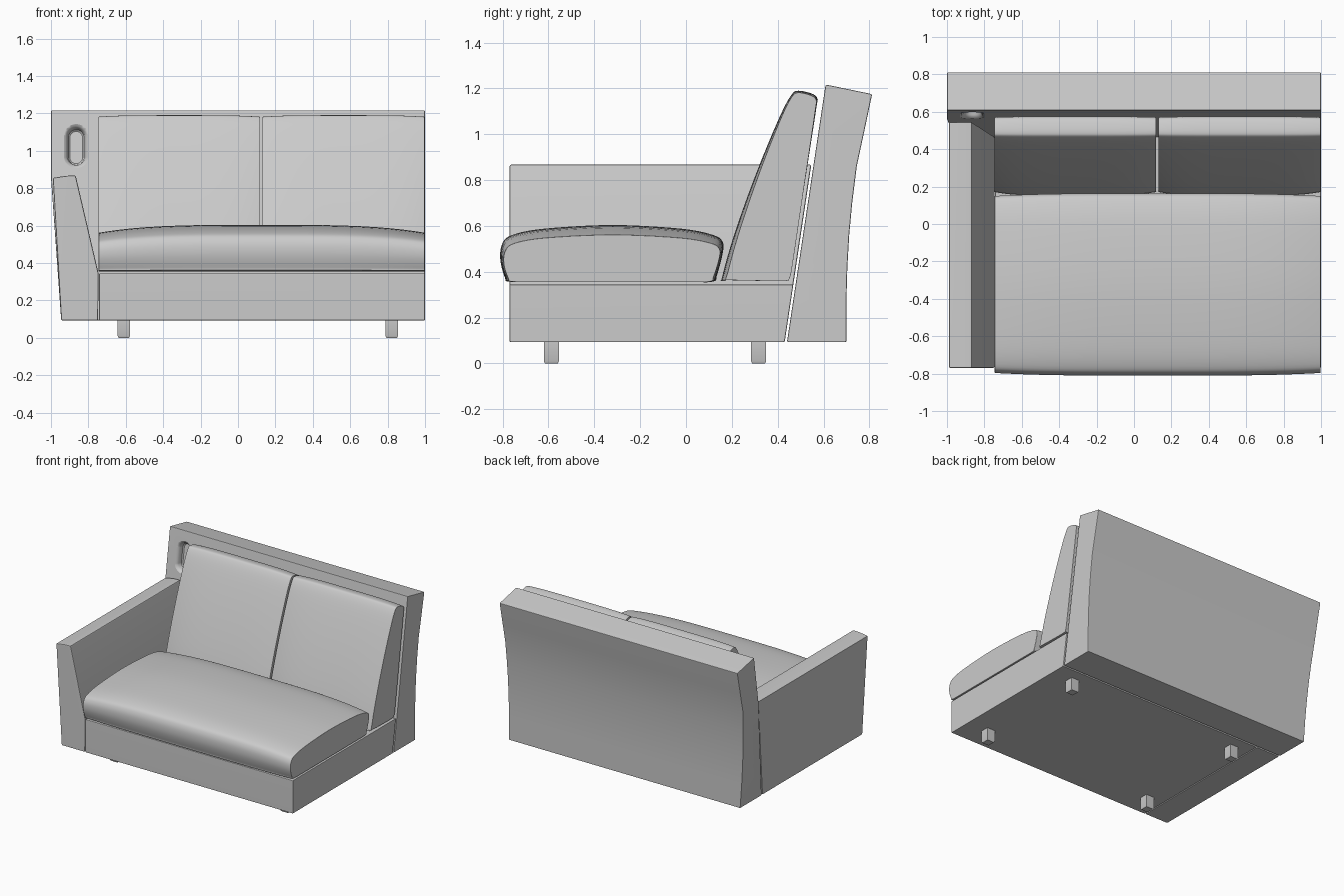
import bpy, bmesh, math
from mathutils import Vector

if "Cube" in bpy.data.objects:
    bpy.data.objects.remove(bpy.data.objects["Cube"])


def loft(name, rings, bevel=0.0, segments=2, cutter=None):
    """Bridge equal-length rings of points, cap both ends, bevel the hard edges."""
    bm = bmesh.new()
    vs = [[bm.verts.new(p) for p in ring] for ring in rings]
    n = len(rings[0])
    for a, b in zip(vs, vs[1:]):
        for i in range(n):
            j = (i + 1) % n
            bm.faces.new((a[i], a[j], b[j], b[i]))
    bm.faces.new(vs[0][::-1])
    bm.faces.new(vs[-1])
    bmesh.ops.recalc_face_normals(bm, faces=bm.faces)
    me = bpy.data.meshes.new(name)
    bm.to_mesh(me)
    bm.free()
    ob = bpy.data.objects.new(name, me)
    bpy.context.collection.objects.link(ob)
    bpy.ops.object.select_all(action='DESELECT')
    ob.select_set(True)
    bpy.context.view_layer.objects.active = ob
    if bevel:
        m = ob.modifiers.new("bevel", 'BEVEL')
        m.width, m.segments = bevel, segments
        m.limit_method, m.angle_limit = 'ANGLE', math.radians(40)
        bpy.ops.object.modifier_apply(modifier="bevel")
    if cutter:
        m = ob.modifiers.new("recess", 'BOOLEAN')
        m.operation, m.solver, m.object = 'DIFFERENCE', 'EXACT', cutter
        bpy.ops.object.modifier_apply(modifier="recess")
    bpy.ops.object.shade_smooth_by_angle(angle=math.radians(35))
    if bevel:
        ob.modifiers.new("normals", 'WEIGHTED_NORMAL').keep_sharp = True
    return ob


def spline(pts, steps=5):
    """Closed Catmull-Rom curve through 2D points."""
    out, n = [], len(pts)
    for i in range(n):
        a, b, c, d = (Vector(pts[(i + k) % n]) for k in (-1, 0, 1, 2))
        for s in range(steps):
            t = s / steps
            out.append(0.5 * (2 * b + (c - a) * t + (2 * a - 5 * b + 4 * c - d) * t ** 2
                              + (3 * b - a - 3 * c + d) * t ** 3))
    return out


def cushion(name, profile, x0, x1, pivot, end_scale, power):
    """Side profile swept along x, shrinking about the pivot towards both ends."""
    rings, n = [], 24
    for k in range(n + 1):
        t = -math.cos(math.pi * k / n)
        f = abs(t) ** power
        sy, sz = (1 - (1 - e) * f for e in end_scale)
        x = (x0 + x1) / 2 + t * (x1 - x0) / 2
        rings.append([(x, pivot[0] + (p.x - pivot[0]) * sy,
                       pivot[1] + (p.y - pivot[1]) * sz) for p in profile])
    return loft(name, rings, 0.014, 3)


def front_of_back(z):
    return 0.44 + (z - 0.09) * 0.15


# Base
gap = 0.01
loft("base", [[(x, -0.77, 0.093), (x, front_of_back(0.093) - gap, 0.093),
               (x, front_of_back(0.345) - gap, 0.345), (x, -0.77, 0.345)]
              for x in (-0.743, 1.0)], 0.006)

# Armrest, its rear end following the slope of the backrest
arm = [(-0.945, 0.093), (-0.748, 0.093), (-0.746, 0.345), (-0.868, 0.868), (-0.92, 0.866), (-0.99, 0.855)]
loft("armrest", [[(x, -0.77, z) for x, z in arm],
                 [(x, front_of_back(z) - gap, z) for x, z in arm]], 0.008)

# Oval recess cutter for the backrest
tilt = math.atan(0.15)
axis_in = Vector((0, math.cos(tilt), -math.sin(tilt)))
axis_up = Vector((0, math.sin(tilt), math.cos(tilt)))
centre = Vector((-0.865, front_of_back(1.025), 1.025))
rings = []
for depth, r in ((-0.02, 0.07), (0.0, 0.066), (0.006, 0.056), (0.018, 0.047),
                 (0.045, 0.042), (0.052, 0.034)):
    ring = []
    for k in range(32):
        a = 2 * math.pi * (k + 0.5) / 32
        up = r * math.sin(a) + math.copysign(0.053, math.sin(a))
        ring.append(centre + axis_in * depth + axis_up * up + Vector((r * math.cos(a), 0, 0)))
    rings.append(ring)
recess = loft("recess_cutter", rings)
recess.hide_render = True
recess.hide_viewport = False

# Backrest: stacked rectangles, curved rear, left side leaning with the arm
rings = []
for z, rear, zr in ((0.093, 0.70, 0.093), (0.28, 0.70, 0.28), (0.42, 0.704, 0.42),
                    (0.56, 0.712, 0.56), (0.70, 0.725, 0.70), (0.86, 0.745, 0.86),
                    (1.02, 0.775, 1.00), (1.217, 0.812, 1.175)):
    x = -1 + 0.055 * max(0, (0.86 - z) / 0.77)
    y = front_of_back(z)
    rings.append([(x, y, z), (1, y, z), (1, rear, zr), (x, rear, zr)])
loft("backrest", rings, 0.006, 2, recess)
bpy.data.objects.remove(recess)

# Seat cushion
seat = spline([(-0.77, 0.357), (-0.79, 0.375), (-0.81, 0.45), (-0.803, 0.52), (-0.76, 0.56),
               (-0.62, 0.588), (-0.32, 0.604), (-0.02, 0.588), (0.12, 0.56), (0.16, 0.53),
               (0.16, 0.48), (0.135, 0.385), (0.115, 0.357), (-0.02, 0.355), (-0.62, 0.355)])
cushion("seat_cushion", seat, -0.745, 0.998, (-0.32, 0.355), (0.97, 0.83), 3.5)

# Pair of back cushions
back = spline([(0.157, 0.375), (0.165, 0.365), (0.30, 0.361), (0.425, 0.36), (0.45, 0.375),
               (0.467, 0.46), (0.52, 0.80), (0.568, 1.11), (0.573, 1.155), (0.55, 1.177),
               (0.49, 1.19), (0.46, 1.172), (0.415, 1.09), (0.34, 0.915), (0.265, 0.72),
               (0.20, 0.53)])
for side, x0, x1 in (("left", -0.747, 0.118), ("right", 0.131, 0.996)):
    cushion(side + "_back_cushion", back, x0, x1, (0.50, 0.36), (0.94, 0.99), 4)

# Legs with a small chamfer at the foot
for fx, x in (("left", -0.61), ("right", 0.822)):
    for fy, y in (("front", -0.587), ("back", 0.317)):
        loft(f"{fy}_{fx}_leg", [[(x + sx * h, y + sy * h, z)
                                 for sx, sy in ((-1, -1), (1, -1), (1, 1), (-1, 1))]
                                for z, h in ((0, 0.028), (0.01, 0.033), (0.1, 0.033))])
